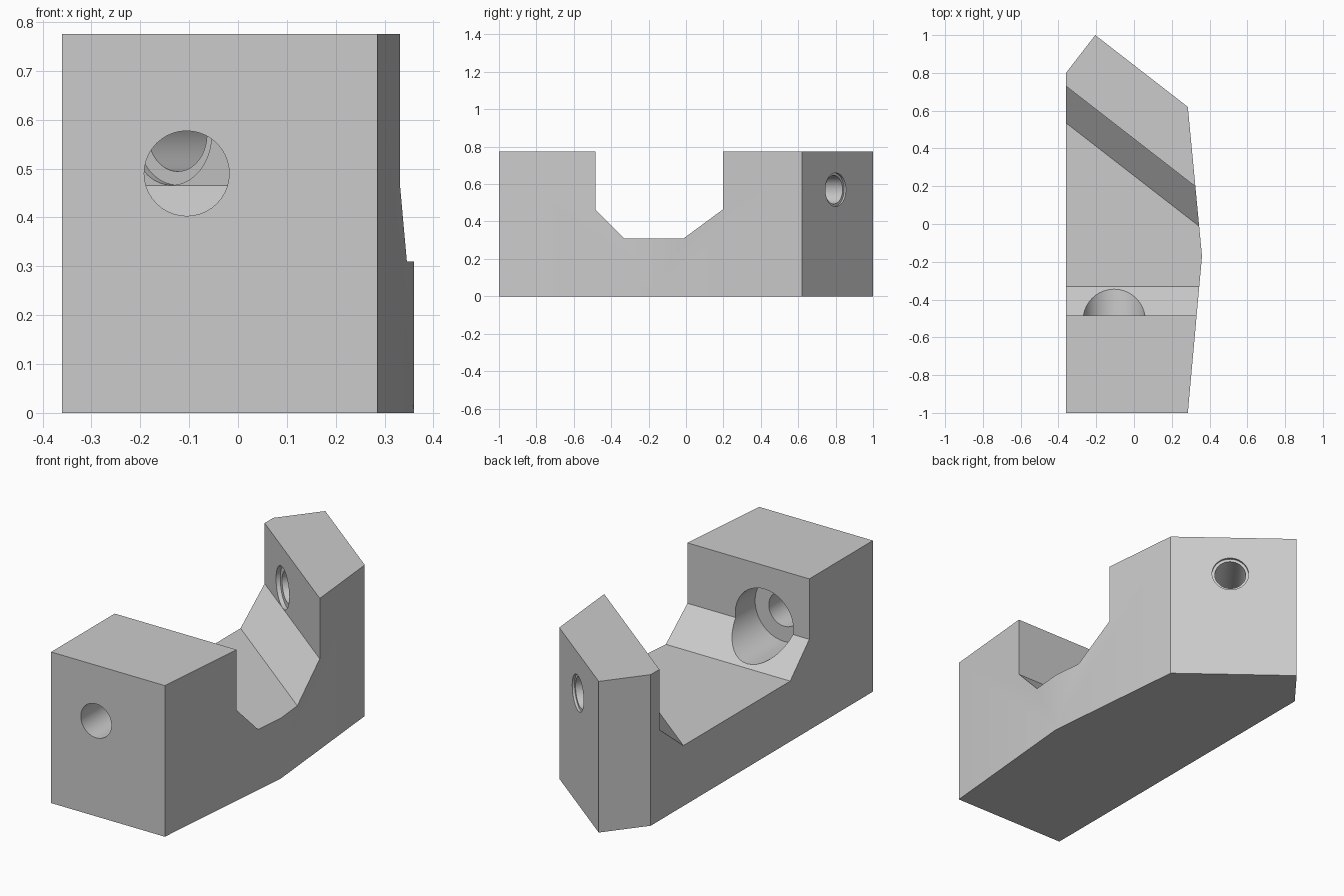
import bpy
import bmesh
from mathutils import Vector

cube = bpy.data.objects.get("Cube")
if cube:
    bpy.data.objects.remove(cube, do_unlink=True)

grey = bpy.data.materials.new("plain grey")
grey.use_nodes = True
grey.diffuse_color = (0.6, 0.6, 0.6, 1)
grey.node_tree.nodes["Principled BSDF"].inputs["Base Color"].default_value = (0.6, 0.6, 0.6, 1)


def loft(name, ring_a, ring_b):
    """Solid between two matching rings of points."""
    bm = bmesh.new()
    a = [bm.verts.new(p) for p in ring_a]
    b = [bm.verts.new(p) for p in ring_b]
    bm.faces.new(a)
    bm.faces.new(b)
    for i in range(len(a)):
        j = (i + 1) % len(a)
        bm.faces.new((a[i], a[j], b[j], b[i]))
    bmesh.ops.recalc_face_normals(bm, faces=bm.faces)
    mesh = bpy.data.meshes.new(name)
    bm.to_mesh(mesh)
    bm.free()
    mesh.materials.append(grey)
    obj = bpy.data.objects.new(name, mesh)
    bpy.context.collection.objects.link(obj)
    return obj


def bore(name, start, direction, length, radius):
    """Cylindrical cutter running from start along direction."""
    bpy.ops.mesh.primitive_cylinder_add(
        vertices=40, radius=radius, depth=length,
        location=start + direction * length / 2,
        rotation=direction.to_track_quat("Z", "Y").to_euler())
    obj = bpy.context.object
    obj.name = name
    obj.data.materials.append(grey)
    return obj


# Block outline extruded upward
HEIGHT = 0.775
outline = [(-0.36, -1), (0.285, -1), (0.36, -0.17),
           (0.285, 0.62), (-0.205, 1), (-0.36, 0.8)]
block = loft("bracket_block",
             [(x, y, 0) for x, y in outline],
             [(x, y, HEIGHT) for x, y in outline])

# Chamfered notch: straight at the front, oblique at the back
SLOPE = -0.776


def notch_ring(x):
    skew = SLOPE * (x + 0.36)
    return [(x, -0.485, 1), (x, -0.485, 0.465), (x, -0.33, 0.31),
            (x, 0.535 + skew, 0.31), (x, 0.73 + skew, 0.465), (x, 0.73 + skew, 1)]


cutters = [loft("notch_cutter", notch_ring(-0.5), notch_ring(0.5))]

# Front bolt hole with a wide counterbore opening into the notch
back = Vector((0, 1, 0))
cutters.append(bore("front_hole", Vector((-0.105, -1.1, 0.49)), back, 0.7, 0.087))
cutters.append(bore("front_counterbore", Vector((-0.105, -0.645, 0.49)), back, 0.4, 0.165))

# Angled rear hole with a shallow recess at each end
inward = Vector((SLOPE, -1, 0)).normalized()
mouth = Vector((0.053, 0.8, 0.57))
cutters.append(bore("rear_hole", mouth - inward * 0.1, inward, 0.5, 0.076))
cutters.append(bore("rear_outer_recess", mouth - inward * 0.1, inward, 0.112, 0.09))
cutters.append(bore("rear_inner_recess", mouth + inward * 0.288, inward, 0.1, 0.104))

# Cut everything out and drop the cutters
bpy.ops.object.select_all(action="DESELECT")
bpy.context.view_layer.objects.active = block
block.select_set(True)
for cutter in cutters:
    cutter.hide_render = True
    mod = block.modifiers.new(cutter.name, "BOOLEAN")
    mod.operation = "DIFFERENCE"
    mod.solver = "EXACT"
    mod.object = cutter
    bpy.ops.object.modifier_apply(modifier=mod.name)
    bpy.data.objects.remove(cutter, do_unlink=True)

bpy.ops.object.shade_smooth_by_angle()
